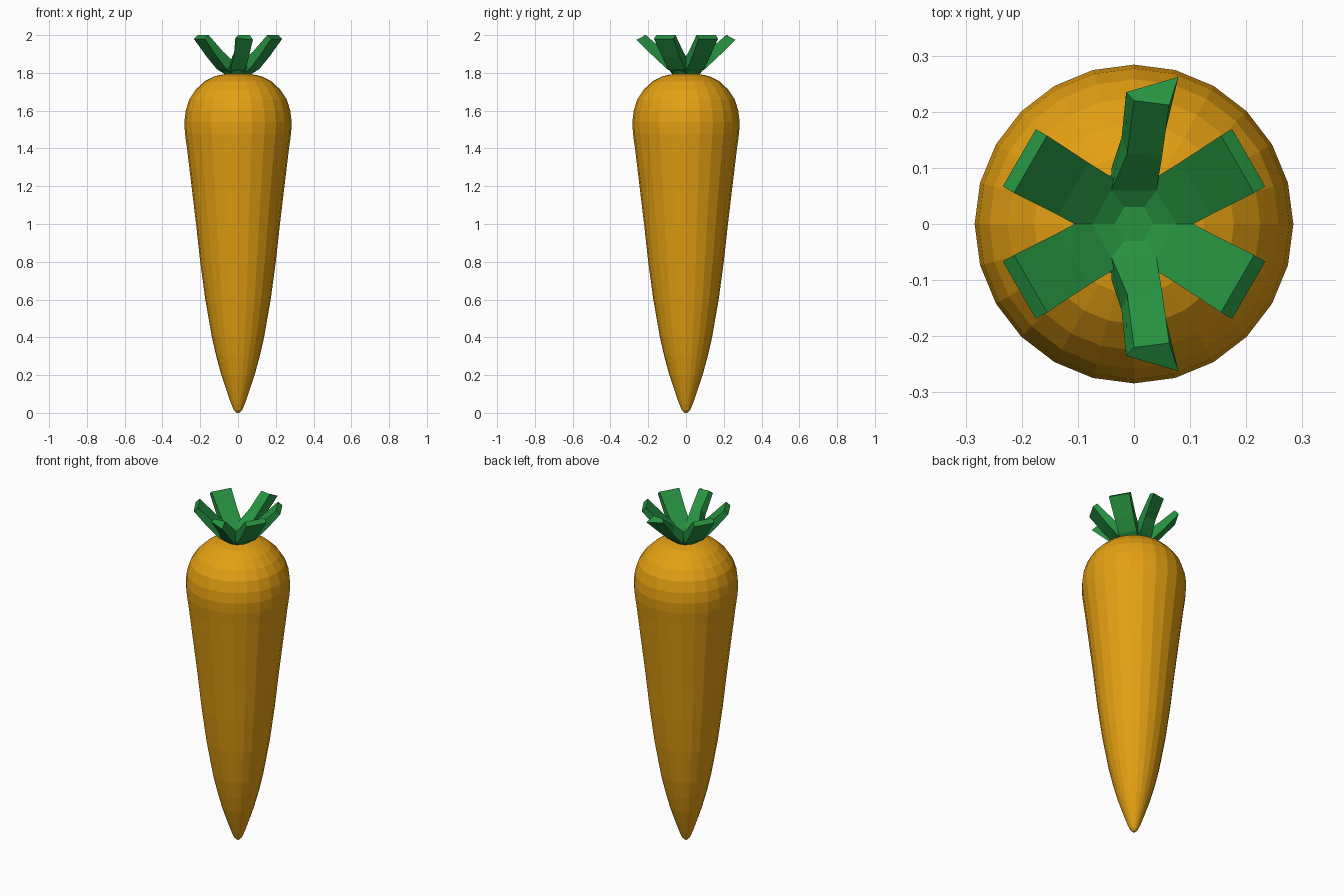
import bpy, bmesh, math
from mathutils import Matrix

if "Cube" in bpy.data.objects:
    bpy.data.objects.remove(bpy.data.objects["Cube"])

def material(name, rgb):
    m = bpy.data.materials.new(name)
    m.diffuse_color = (*rgb, 1)
    m.use_nodes = True
    m.node_tree.nodes["Principled BSDF"].inputs["Base Color"].default_value = m.diffuse_color
    return m

ORANGE = material("carrot orange", (0.78, 0.35, 0.006))
GREEN = material("leaf green", (0.02, 0.29, 0.052))

def finish(bm, name, mat):
    bmesh.ops.recalc_face_normals(bm, faces=bm.faces)
    me = bpy.data.meshes.new(name)
    bm.to_mesh(me)
    bm.free()
    me.materials.append(mat)
    ob = bpy.data.objects.new(name, me)
    bpy.context.collection.objects.link(ob)
    return ob

def loft(bm, rings):
    """Skin a list of equal-length point rings and cap both ends."""
    vs = [[bm.verts.new(p) for p in ring] for ring in rings]
    n = len(vs[0])
    for a, b in zip(vs, vs[1:]):
        for i in range(n):
            j = (i + 1) % n
            bm.faces.new((a[i], a[j], b[j], b[i]))
    bm.faces.new(vs[0][::-1])
    bm.faces.new(vs[-1])

def circle(r, z, n):
    return [(r * math.cos(math.tau * i / n), r * math.sin(math.tau * i / n), z)
            for i in range(n)]

# Root: turned profile (radius, height), 24 sides
profile = [(0.008, 0.0), (0.022, 0.015), (0.037, 0.05), (0.058, 0.11),
           (0.088, 0.2), (0.115, 0.3), (0.138, 0.4), (0.173, 0.6),
           (0.2, 0.8), (0.222, 1.0), (0.246, 1.2), (0.27, 1.4),
           (0.281, 1.48), (0.284, 1.54), (0.277, 1.6), (0.258, 1.66),
           (0.225, 1.71), (0.178, 1.755), (0.125, 1.782), (0.065, 1.795)]
bm = bmesh.new()
loft(bm, [circle(r, z, 24) for r, z in profile])
finish(bm, "carrot_root", ORANGE)

# Crown: small flared cup where the leaves join
bm = bmesh.new()
loft(bm, [circle(0.065, 1.785, 12), circle(0.08, 1.803, 12),
          circle(0.098, 1.83, 12), circle(0.06, 1.845, 12)])
finish(bm, "leaf_crown", GREEN)

# Leaves: four-cornered stalks that splay outward.
# Each ring is (lateral, radial, height): outer pair, then inner pair.
def ring(w, out, zo, inn, zi):
    return [(-w, out, zo), (w, out, zo), (w, inn, zi), (-w, inn, zi)]

side = [ring(0.04, 0.05, 1.79, 0.03, 1.845),
        ring(0.052, 0.1, 1.82, 0.065, 1.865),
        ring(0.054, 0.16, 1.885, 0.125, 1.915),
        ring(0.059, 0.236, 1.98, 0.213, 2.0)]
twisted = [ring(0.035, 0.05, 1.79, 0.03, 1.845),
           ring(0.04, 0.1, 1.82, 0.06, 1.865),
           [(-0.022, 0.155, 1.89), (0.056, 0.165, 1.88),
            (0.05, 0.12, 1.92), (-0.012, 0.125, 1.925)],
           [(-0.014, 0.235, 1.985), (0.079, 0.262, 1.975),
            (0.063, 0.212, 2.0), (0.0, 0.22, 2.0)]]

for k in range(6):
    bm = bmesh.new()
    end_leaf = k % 3 == 0          # the front and back leaves are twisted
    loft(bm, twisted if end_leaf else side)
    if k == 3:                     # front leaf mirrors the back one
        bm.transform(Matrix.Scale(-1, 4, (0, 1, 0)))
    else:
        bm.transform(Matrix.Rotation(math.radians(60 * k), 4, 'Z'))
    finish(bm, f"leaf_{k + 1}", GREEN)
